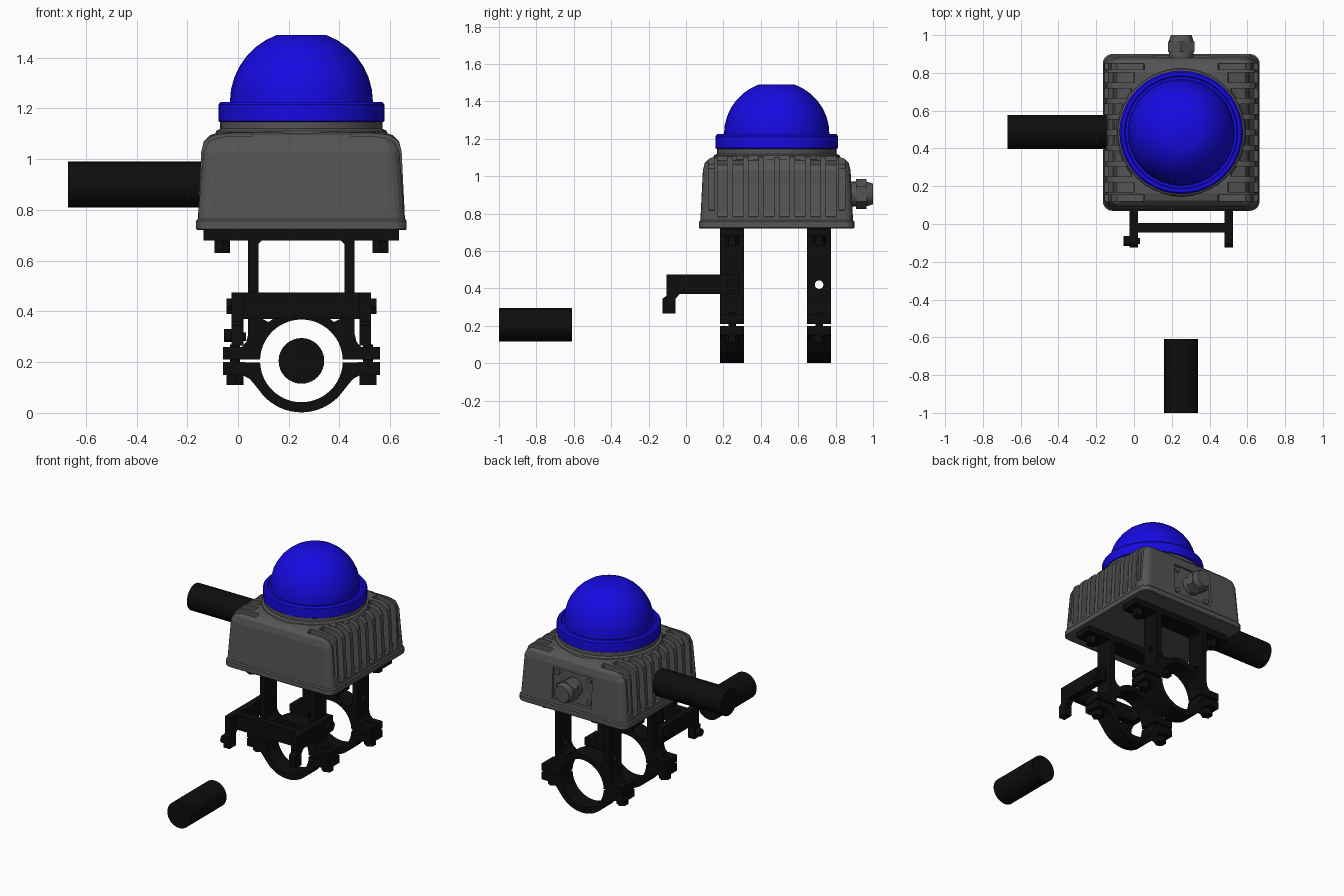
import bpy, bmesh
from math import sin, cos, pi, radians, sqrt
from mathutils import Matrix, Vector

if "Cube" in bpy.data.objects:
    bpy.data.objects.remove(bpy.data.objects["Cube"])

CX, CY = 0.25, 0.485          # centre of the lamp body
RZ = 0.205                    # height of the clamp bore


def material(name, rgb):
    m = bpy.data.materials.new(name)
    m.diffuse_color = (*rgb, 1)
    m.use_nodes = True
    m.node_tree.nodes["Principled BSDF"].inputs["Base Color"].default_value = m.diffuse_color
    return m


BLACK = material("black", (0.004, 0.004, 0.004))
GREY = material("dark_grey", (0.09, 0.09, 0.09))
BLUE = material("blue", (0.008, 0.003, 0.75))


def finish(name, bm, mat, smooth=False):
    bmesh.ops.recalc_face_normals(bm, faces=bm.faces)
    me = bpy.data.meshes.new(name)
    bm.to_mesh(me)
    bm.free()
    ob = bpy.data.objects.new(name, me)
    bpy.context.collection.objects.link(ob)
    if mat:
        me.materials.append(mat)
    if smooth:
        bpy.ops.object.select_all(action='DESELECT')
        ob.select_set(True)
        bpy.context.view_layer.objects.active = ob
        bpy.ops.object.shade_smooth_by_angle(angle=radians(35))
    return ob


def add_prism(bm, loops, axis, a, b):
    """Fill 2D loops (later ones are holes) and extrude along x or y from a to b."""
    edges = []
    for loop in loops:
        vs = [bm.verts.new((a, p, q) if axis == 'x' else (p, a, q)) for p, q in loop]
        edges += [bm.edges.new((vs[i - 1], vs[i])) for i in range(len(vs))]
    res = bmesh.ops.triangle_fill(bm, edges=edges, use_beauty=True, use_dissolve=False)
    faces = [g for g in res["geom"] if isinstance(g, bmesh.types.BMFace)]
    ext = bmesh.ops.extrude_face_region(bm, geom=faces, use_keep_orig=True)
    verts = [g for g in ext["geom"] if isinstance(g, bmesh.types.BMVert)]
    bmesh.ops.translate(bm, verts=verts, vec=(b - a, 0, 0) if axis == 'x' else (0, b - a, 0))


def prism(name, loops, axis, a, b, mat):
    bm = bmesh.new()
    add_prism(bm, loops, axis, a, b)
    return finish(name, bm, mat)


def cyl(name, axis, a, b, c, r, mat, seg=24, r2=None):
    """Cylinder along an axis from a to b; c holds the other two coordinates."""
    bm = bmesh.new()
    rot = {'x': Matrix.Rotation(pi / 2, 4, 'Y'), 'y': Matrix.Rotation(-pi / 2, 4, 'X'),
           'z': Matrix.Identity(4)}[axis]
    m = (a + b) / 2
    pos = {'x': (m, c[0], c[1]), 'y': (c[0], m, c[1]), 'z': (c[0], c[1], m)}[axis]
    bmesh.ops.create_cone(bm, cap_ends=True, segments=seg, radius1=r, radius2=r2 or r,
                          depth=b - a, matrix=Matrix.Translation(pos) @ rot)
    return finish(name, bm, mat, seg > 8)


def bridge(bm, rings):
    """Skin a stack of equal point rings and cap both ends."""
    vr = [[bm.verts.new(p) for p in r] for r in rings]
    n = len(vr[0])
    for lo, hi in zip(vr, vr[1:]):
        for i in range(n):
            j = (i + 1) % n
            bm.faces.new((lo[i], lo[j], hi[j], hi[i]))
    bm.faces.new(vr[0])
    bm.faces.new(vr[-1])


def lathe(name, profile, mat, seg=40):
    bm = bmesh.new()
    bridge(bm, [[(CX + r * cos(2 * pi * i / seg), CY + r * sin(2 * pi * i / seg), z)
                 for i in range(seg)] for r, z in profile])
    return finish(name, bm, mat, True)


def cut(ob, cutter):
    cutter.hide_render = True
    mod = ob.modifiers.new("cut", 'BOOLEAN')
    mod.object, mod.operation, mod.solver = cutter, 'DIFFERENCE', 'EXACT'
    dg = bpy.context.evaluated_depsgraph_get()
    me = bpy.data.meshes.new_from_object(ob.evaluated_get(dg))
    ob.modifiers.clear()
    ob.data = me
    bpy.data.objects.remove(cutter)


def arc(r, a0, a1, n=20):
    return [(CX + r * cos(radians(a0 + (a1 - a0) * i / n)),
             RZ + r * sin(radians(a0 + (a1 - a0) * i / n))) for i in range(n + 1)]


def sides(pts):
    """Right-hand outline, and its mirror, about the clamp centre line."""
    return [(CX + u, v) for u, v in pts], [(CX - u, v) for u, v in pts]


# Housing: stacked rounded squares (half width, corner radius, height)
rings = []
for w, r, z in [(.41, .05, .72), (.415, .05, .725), (.415, .05, .757), (.408, .05, .765),
                (.395, .06, 1.03), (.385, .065, 1.07), (.36, .07, 1.095), (.32, .08, 1.107)]:
    rings.append([(CX + sx * (w - r) + r * cos(t), CY + sy * (w - r) + r * sin(t), z)
                  for k, (sx, sy) in enumerate([(1, 1), (-1, 1), (-1, -1), (1, -1)])
                  for t in [pi / 2 * (k + i / 5) for i in range(6)]])
bm = bmesh.new()
bridge(bm, rings)
housing = finish("housing", bm, GREY)

# Cooling slots down both sides, corner slots, and the rear connector recess
bm = bmesh.new()
for s in (1, -1):
    for k in range(8):
        y = (k - 3.5) * 0.083
        inner = max(0.26, sqrt(0.345 ** 2 - y * y))
        prof = [(.5, .775), (.385, .785), (.366, .81), (.355, 1.03), (.34, 1.06),
                (inner - .01, 1.085), (inner - .02, 1.2), (.5, 1.2)]
        add_prism(bm, [[(CX + s * u, v) for u, v in prof]], 'y', CY + y - .026, CY + y + .026)
    for t in (1, -1):
        prof = [(.5, .8), (.385, .82), (.37, 1.04), (.34, 1.065), (.2, 1.068), (.175, 1.2), (.5, 1.2)]
        y0, y1 = sorted((CY + t * .332, CY + t * .366))
        add_prism(bm, [[(CX + s * u, v) for u, v in prof]], 'y', y0, y1)
add_prism(bm, [[(CX - .15, .80), (CX + .15, .80), (CX + .15, 1.01), (CX - .15, 1.01)]],
          'y', CY + .383, CY + .5)
cut(housing, finish("slot_cutter", bm, None))

# Neck, ring and dome of the lens
lathe("neck", [(.345, 1.09), (.335, 1.112), (.32, 1.12), (.32, 1.15)], GREY)
lathe("lens_ring", [(.315, 1.143), (.327, 1.15), (.327, 1.215), (.318, 1.226),
                    (.30, 1.226), (.295, 1.215), (.27, 1.215)], BLUE)
lathe("lens_dome", [(.282, 1.20)] + [(.282 * cos(radians(a)), 1.225 + .282 * sin(radians(a)))
                                     for a in (0, 10, 20, 30, 40, 50, 60, 70)], BLUE, 32)

# Rear connector
cyl("connector_flange", 'y', .86, .915, (CX, .905), .066, GREY)
cyl("connector_nut", 'y', .91, .965, (CX, .905), .08, GREY, 6)
cyl("connector_collar", 'y', .965, 1.0, (CX, .905), .066, GREY, 24, .055)
for sx in (-1, 1):
    for z in (.83, .98):
        cyl("connector_screw", 'y', .86, .882, (CX + sx * .12, z), .018, GREY, 12)

# Two split clamps with posts and a mounting bar
R, L = sides([(.31, .21), (.31, .26), (.235, .26), (.217, .28), (.21, .31), (.21, .68),
              (.385, .68), (.385, .72)])
upper = arc(.163, 2, 178, 28) + L + R[::-1]
wr, wl = sides([(.153, .37), (.17, .40), (.17, .665), (.155, .68)])
window = arc(.2, 50, 130, 12) + wl + wr[::-1]
lr, ll = sides([(.31, .20), (.31, .15), (.235, .15), (.205, .135), (.185, .112)])
lower = arc(.163, -178, -2, 28) + lr + arc(.203, -35, -145, 18) + ll[::-1]
for place, y0, y1 in (("front", .183, .31), ("rear", .648, .775)):
    ym = (y0 + y1) / 2
    frame = prism(place + "_clamp_upper", [upper, window], 'y', y0, y1, BLACK)
    prism(place + "_clamp_lower", [lower], 'y', y0, y1, BLACK)
    if place == "rear":
        cut(frame, cyl("post_hole_cutter", 'x', -.3, .8, (ym, .42), .023, None, 16))
    for s in (-1, 1):
        x = CX + s * .262
        cyl(place + "_clamp_bolt", 'z', .12, .27, (x, ym), .02, BLACK, 12)
        cyl(place + "_clamp_nut", 'z', .11, .152, (x, ym), .038, BLACK, 6)
        cyl(place + "_bar_bolt", 'z', .63, .69, (CX + s * .312, ym), .036, BLACK, 6)

# Front bracket: two hooked arms joined by a cross bar
hook = [(.29, .475), (-.105, .475), (-.105, .36), (-.125, .345), (-.125, .265), (-.055, .265),
        (-.055, .345), (-.035, .37), (.29, .37)]
for side, s in (("left", -1), ("right", 1)):
    a, b = sorted((CX + s * .228, CX + s * .275))
    prism(side + "_bracket_arm", [hook], 'x', a, b, BLACK)
    a, b = sorted((CX + s * .16, CX + s * .295))
    cyl(side + "_bracket_bolt", 'x', a, b, (.246, .42), .036, BLACK, 6)
prism("bracket_cross_bar", [[(-.045, .37), (.005, .37), (.005, .475), (-.045, .475)]],
      'x', CX - .25, CX + .25, BLACK)
cyl("bracket_knob", 'x', -.055, -.02, (-.09, .305), .026, BLACK, 12)
cyl("bracket_screw", 'x', -.03, .032, (-.09, .30), .017, BLACK, 12)

# Loose round bars
cyl("front_round_bar", 'y', -1.0, -.61, (CX, RZ), .09, BLACK, 32)
cyl("side_round_bar", 'x', -.67, -.14, (.488, .90), .09, BLACK, 32)
